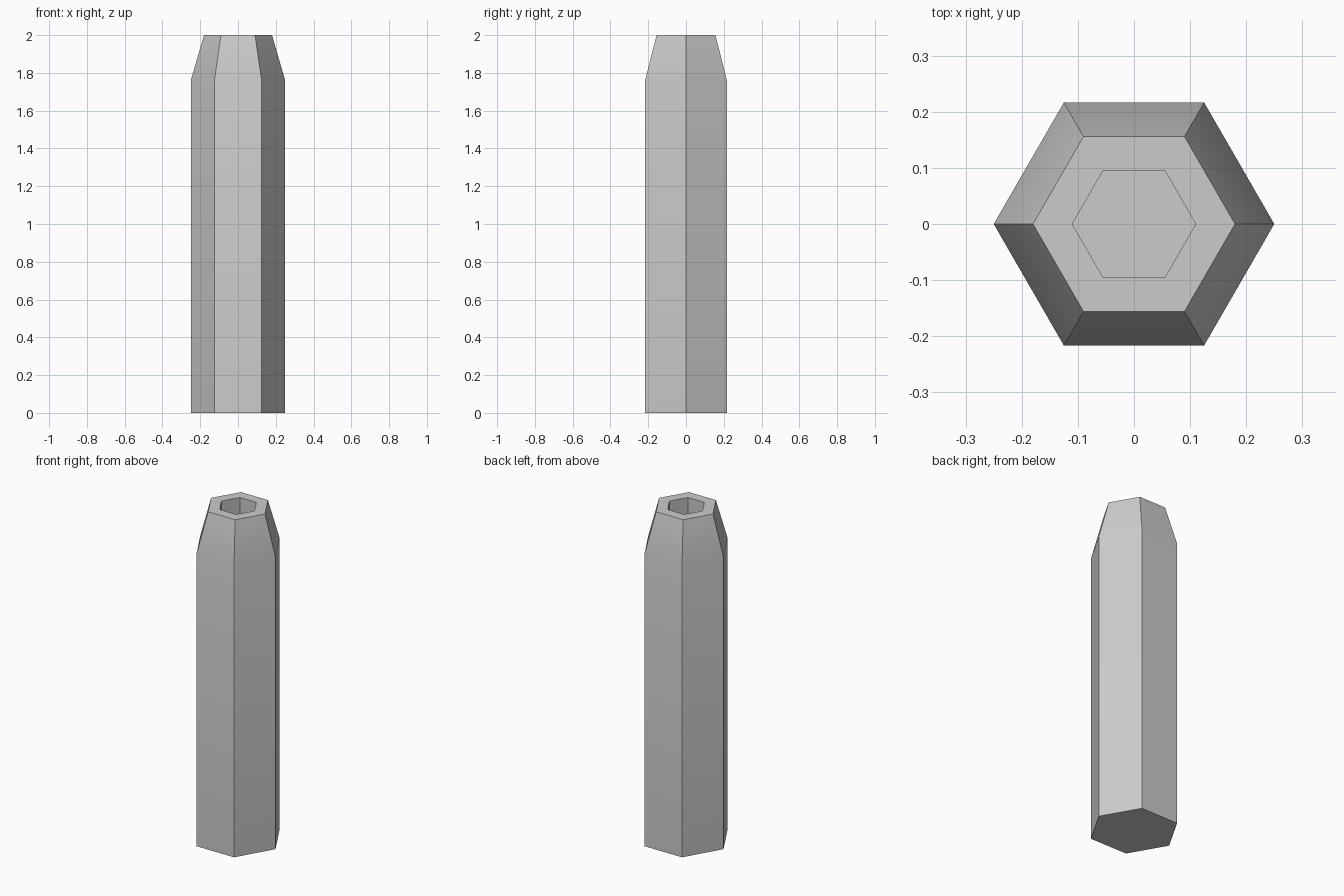
import bpy
import bmesh
from math import cos, sin, tau, radians

cube = bpy.data.objects.get("Cube")
if cube:
    bpy.data.objects.remove(cube, do_unlink=True)

SIDES = 6

grey = bpy.data.materials.new("light grey")
grey.use_nodes = True
colour = (0.6, 0.6, 0.6, 1)
grey.diffuse_color = colour
grey.node_tree.nodes["Principled BSDF"].inputs["Base Color"].default_value = colour

# Profile (radius, height): base, shoulder, top rim, socket mouth, socket floor
profile = [(0.25, 0), (0.25, 1.76), (0.18, 2), (0.11, 2), (0.11, 1.75)]

bm = bmesh.new()
rings = [[bm.verts.new((r * cos(tau * i / SIDES), r * sin(tau * i / SIDES), z))
          for i in range(SIDES)] for r, z in profile]

# Walls between neighbouring rings, then the two caps
for low, high in zip(rings, rings[1:]):
    for i in range(SIDES):
        j = (i + 1) % SIDES
        bm.faces.new((low[i], low[j], high[j], high[i]))
bm.faces.new(rings[0][::-1])
bm.faces.new(rings[-1])
bmesh.ops.recalc_face_normals(bm, faces=bm.faces)

mesh = bpy.data.meshes.new("hexagonal_shaft")
bm.to_mesh(mesh)
bm.free()
mesh.materials.append(grey)
shaft = bpy.data.objects.new("hexagonal_shaft", mesh)
bpy.context.collection.objects.link(shaft)

# Soft shoulder, crisp corners
bpy.ops.object.select_all(action="DESELECT")
shaft.select_set(True)
bpy.context.view_layer.objects.active = shaft
bpy.ops.object.shade_smooth_by_angle(angle=radians(30))
